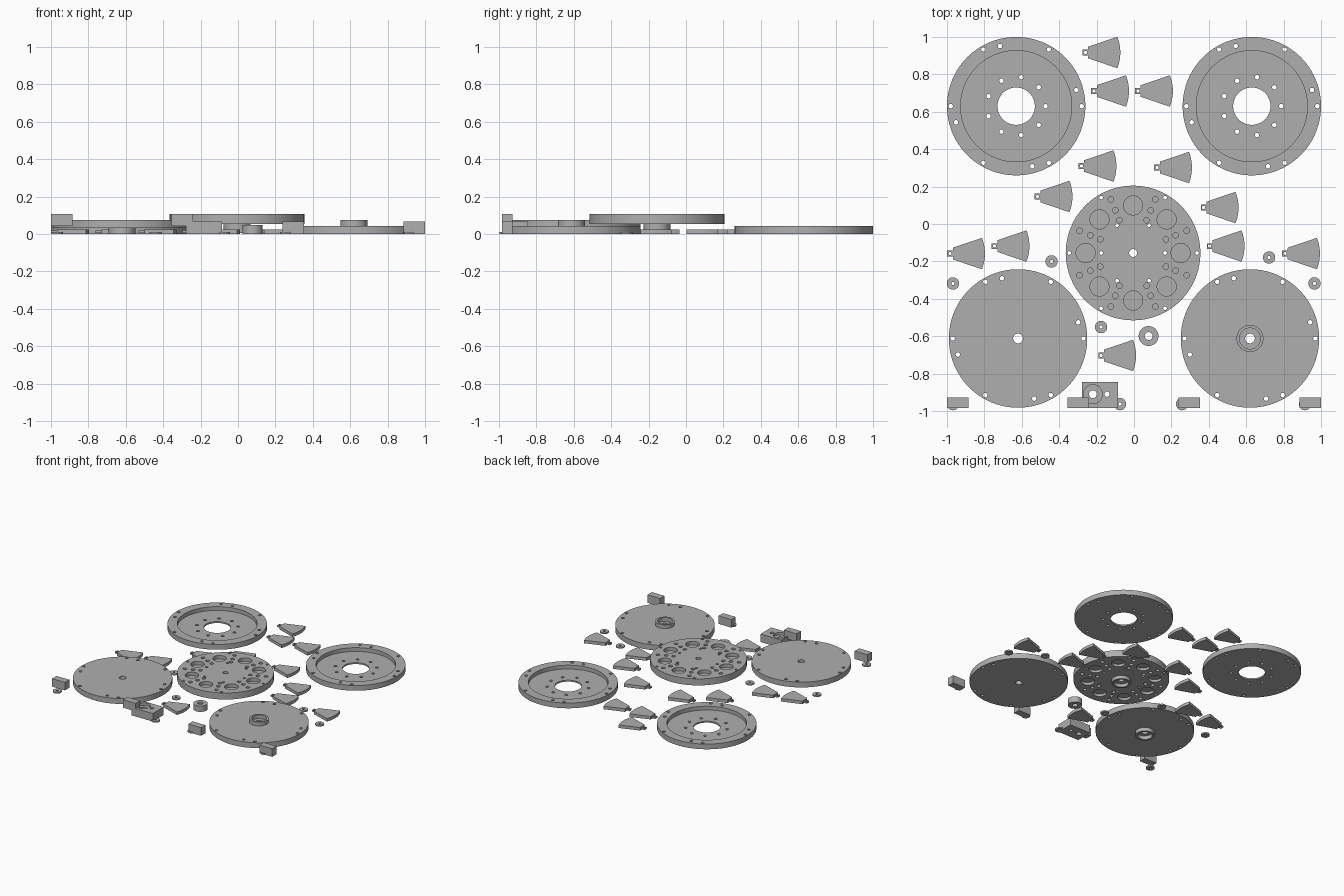
import bpy, bmesh, math
from mathutils import Matrix, Vector

if "Cube" in bpy.data.objects:
    bpy.data.objects.remove(bpy.data.objects["Cube"])

grey = bpy.data.materials.new("plain_grey")
grey.use_nodes = True
colour = (0.43, 0.43, 0.43, 1)
grey.diffuse_color = colour
grey.node_tree.nodes["Principled BSDF"].inputs["Base Color"].default_value = colour


def cyl(x, y, r, z0, z1, n=24):
    """A cylinder as (outline, bottom, top)."""
    return ([(x + r * math.cos(math.tau * i / n), y + r * math.sin(math.tau * i / n))
             for i in range(n)], z0, z1)


def box(x0, x1, y0, y1, z0, z1):
    return ([(x0, y0), (x1, y0), (x1, y1), (x0, y1)], z0, z1)


def circle_of(x, y, radius, count, r, z0, z1, start=0, n=16):
    """Cylinders spaced evenly around a centre."""
    angles = [math.radians(start) + math.tau * i / count for i in range(count)]
    return [cyl(x + radius * math.cos(a), y + radius * math.sin(a), r, z0, z1, n)
            for a in angles]


def prisms(name, parts):
    bm = bmesh.new()
    for outline, z0, z1 in parts:
        low = [bm.verts.new((x, y, z0)) for x, y in outline]
        high = [bm.verts.new((x, y, z1)) for x, y in outline]
        bm.faces.new(low[::-1])
        bm.faces.new(high)
        for i in range(len(low)):
            j = (i + 1) % len(low)
            bm.faces.new((low[i], low[j], high[j], high[i]))
    mesh = bpy.data.meshes.new(name)
    bm.to_mesh(mesh)
    bm.free()
    obj = bpy.data.objects.new(name, mesh)
    bpy.context.collection.objects.link(obj)
    return obj


def part(name, solid, *cut_groups):
    """One solid with groups of holes cut out of it."""
    obj = prisms(name, [solid])
    obj.data.materials.append(grey)
    bpy.context.view_layer.objects.active = obj
    for cuts in cut_groups:
        cutter = prisms("cutter", cuts)
        cutter.hide_render = True
        mod = obj.modifiers.new("holes", 'BOOLEAN')
        mod.operation = 'DIFFERENCE'
        mod.solver = 'EXACT'
        mod.object = cutter
        bpy.ops.object.modifier_apply(modifier=mod.name)
        bpy.data.objects.remove(cutter)
    bpy.ops.object.select_all(action='DESELECT')
    obj.select_set(True)
    bpy.ops.object.shade_smooth_by_angle(angle=math.radians(30))
    return obj


def rim_holes(x, y):
    """Bolt holes shared by all four outer discs."""
    return (circle_of(x, y, 0.35, 6, 0.012, -0.1, 0.2)
            + circle_of(x, y, 0.333, 4, 0.012, -0.1, 0.2, 15))


def boss(name, x, y, z0, z1):
    part(name, cyl(x, y, 0.072, z0, z1, 48), [cyl(x, y, 0.056, -0.1, 0.2, 48)])


# Rear housings: open trays with a wide central opening
for side, x in (("right", -0.63), ("left", 0.63)):
    y = 0.63
    part("rear_housing_" + side, cyl(x, y, 0.37, 0, 0.043, 96),
         [cyl(x, y, 0.297, 0.012, 0.2, 96)],
         [cyl(x, y, 0.1, -0.1, 0.2, 48)] + rim_holes(x, y)
         + circle_of(x, y, 0.157, 9, 0.012, -0.1, 0.2))

# Front covers: one with its boss below, one with its boss above
for side, x, z in (("right", -0.62, 0.031), ("left", 0.62, 0)):
    y = -0.612
    part("front_cover_" + side, cyl(x, y, 0.37, z, z + 0.044, 96),
         [cyl(x, y, 0.026, -0.1, 0.2, 32)] + rim_holes(x, y))
boss("cover_boss_right", -0.62, -0.612, 0, 0.031)
boss("cover_boss_left", 0.62, -0.612, 0.044, 0.075)

# Central rotor: large pockets, rows of pin holes and bolt holes
cx, cy = -0.005, -0.155


def rotor_pockets(z0, z1):
    pockets = circle_of(cx, cy, 0.254, 8, 0.051, z0, z1, 0, 40)
    for radius in (0.19, 0.247, 0.31):
        pockets += circle_of(cx, cy, radius, 8, 0.015, z0, z1, 22.5)
    return pockets


part("rotor", cyl(cx, cy, 0.36, 0.053, 0.107, 96),
     rotor_pockets(0.079, 0.2), rotor_pockets(-0.1, 0.074),
     [cyl(cx, cy, 0.021, -0.1, 0.2, 32)]
     + circle_of(cx, cy, 0.342, 6, 0.01, -0.1, 0.2)
     + circle_of(cx, cy, 0.171, 6, 0.01, -0.1, 0.2))
boss("rotor_boss", cx, cy, 0.025, 0.053)

# Vanes: flared bodies with a curved end and a drilled tail
vanes = [(-.26, .917), (-.214, .711), (.021, .711), (-.281, .31), (.123, .302),
         (-.516, .147), (.372, .088), (-.984, -.158), (-.746, -.118),
         (.404, -.118), (.807, -.158), (-.176, -.703)]
for i, (x, y) in enumerate(vanes, 1):
    arc = [(x + 0.187 - 0.016 * t * t, y + 0.084 * t)
           for t in (k / 5 for k in range(-5, 6))]
    part(f"vane_body_{i}", ([(x + 0.015, y + 0.031), (x + 0.015, y - 0.031)] + arc, 0, 0.025))
    part(f"vane_tail_{i}", box(x - 0.015, x + 0.015, y - 0.015, y + 0.015, 0.006, 0.019),
         [cyl(x, y, 0.009, -0.1, 0.2, 16)])

# Washers and the thick spacer
washers = [(-.441, -.2), (.722, -.179), (-.968, -.318), (.965, -.318), (-.176, -.551),
           (-.075, -.963), (-.968, -.963), (.257, -.963), (.915, -.963)]
for i, (x, y) in enumerate(washers, 1):
    part(f"washer_{i}", cyl(x, y, 0.033, 0, 0.011, 32), [cyl(x, y, 0.009, -0.1, 0.2, 16)])
part("spacer", cyl(0.078, -0.599, 0.053, 0, 0.048, 40),
     [cyl(0.078, -0.599, 0.021, -0.1, 0.2, 24)])

# Small blocks along the front edge
for i, (x, z) in enumerate(((-1.0, 0.042), (-0.356, 0.042), (0.238, 0), (0.884, 0)), 1):
    part(f"block_{i}", box(x, x + 0.116, -0.985, -0.928, z, z + 0.066))

# Bearing mount with a stepped bore
part("bearing_mount", box(-0.278, -0.085, -0.985, -0.845, 0, 0.066),
     [cyl(-0.22, -0.91, 0.051, 0.045, 0.2, 40)],
     [cyl(-0.22, -0.91, 0.021, -0.1, 0.2, 24), cyl(-0.144, -0.91, 0.014, -0.1, 0.2, 16)])
